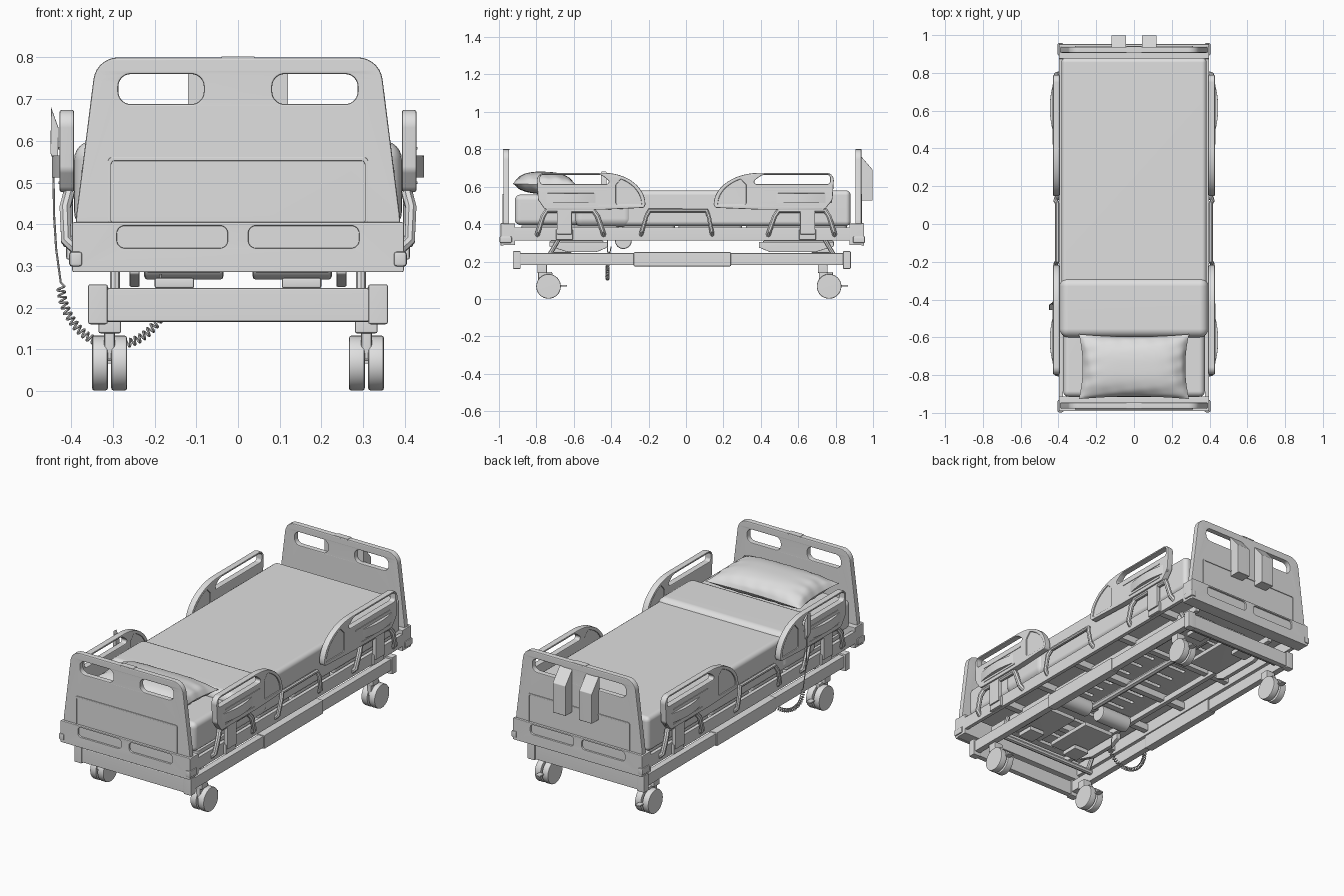
import bpy, bmesh, math
from mathutils import Vector, Matrix

if "Cube" in bpy.data.objects:
    bpy.data.objects.remove(bpy.data.objects["Cube"])

grey = bpy.data.materials.new("light_grey")
grey.diffuse_color = (0.74, 0.74, 0.74, 1)
grey.use_nodes = True
grey.node_tree.nodes["Principled BSDF"].inputs["Base Color"].default_value = grey.diffuse_color

XZ = Matrix(((1, 0, 0), (0, 0, -1), (0, 1, 0))).to_4x4()   # outline seen from the front
YZ = Matrix(((0, 0, 1), (1, 0, 0), (0, 1, 0))).to_4x4()    # outline seen from the side
XY = Matrix.Identity(4)


def finish(ob, angle=35):
    ob.data.materials.clear()
    ob.data.materials.append(grey)
    bpy.ops.object.select_all(action='DESELECT')
    ob.select_set(True)
    bpy.context.view_layer.objects.active = ob
    bpy.ops.object.shade_smooth_by_angle(angle=math.radians(angle))
    mod = ob.modifiers.new("flat_faces", 'WEIGHTED_NORMAL')
    mod.keep_sharp = True
    return ob


def from_bmesh(name, bm):
    me = bpy.data.meshes.new(name)
    bmesh.ops.recalc_face_normals(bm, faces=bm.faces)
    bm.to_mesh(me)
    bm.free()
    ob = bpy.data.objects.new(name, me)
    bpy.context.collection.objects.link(ob)
    return finish(ob)


def from_curve(name, cu, matrix=XY):
    tmp = bpy.data.objects.new(name + "_curve", cu)
    bpy.context.collection.objects.link(tmp)
    deps = bpy.context.evaluated_depsgraph_get()
    me = bpy.data.meshes.new_from_object(tmp.evaluated_get(deps))
    bpy.data.objects.remove(tmp)
    me.transform(matrix)
    bm = bmesh.new()
    bm.from_mesh(me)
    bmesh.ops.remove_doubles(bm, verts=bm.verts, dist=0.0002)
    return from_bmesh(name, bm)


def box(name, x, y, z, bevel=0.005, segs=2):
    bm = bmesh.new()
    bmesh.ops.create_cube(bm, size=1)
    for v in bm.verts:
        for i, r in enumerate((x, y, z)):
            v.co[i] = (r[0] + r[1]) / 2 + v.co[i] * (r[1] - r[0])
    if bevel:
        bmesh.ops.bevel(bm, geom=bm.edges[:], offset=bevel, segments=segs, profile=0.5, affect='EDGES')
    return from_bmesh(name, bm)


def span(s, a, b):
    return tuple(sorted((s * a, s * b)))


def fillet(pts, n=7):
    """Round each (a, b, radius) corner of an outline."""
    out = []
    for i, (a, b, r) in enumerate(pts):
        p = Vector((a, b))
        u = (Vector(pts[i - 1][:2]) - p).normalized()
        w = (Vector(pts[(i + 1) % len(pts)][:2]) - p).normalized()
        if r == 0:
            out.append(p)
            continue
        half = u.angle(w) / 2
        c = p + (u + w).normalized() * r / math.sin(half)
        s, e = p + u * r / math.tan(half) - c, p + w * r / math.tan(half) - c
        turn = s.angle_signed(e)
        for k in range(n + 1):
            t = -turn * k / n
            out.append(c + Vector((s.x * math.cos(t) - s.y * math.sin(t), s.x * math.sin(t) + s.y * math.cos(t))))
    return out


def rect(a0, a1, b0, b1, r):
    return [(a0, b0, r), (a1, b0, r), (a1, b1, r), (a0, b1, r)]


def plate(name, loops, plane, d0, d1, bevel=0.004):
    """Outline with holes, filled and extruded between two depths."""
    cu = bpy.data.curves.new(name, 'CURVE')
    cu.dimensions, cu.fill_mode = '2D', 'BOTH'
    cu.extrude = abs(d1 - d0) / 2 - bevel
    cu.bevel_depth, cu.bevel_resolution, cu.offset = bevel, 1, -bevel
    for loop in loops:
        pts = fillet(loop)
        sp = cu.splines.new('POLY')
        sp.points.add(len(pts) - 1)
        for q, p in zip(sp.points, pts):
            q.co = (p.x, p.y, 0, 1)
        sp.use_cyclic_u = True
    axis = {id(XZ): (0, 1, 0), id(YZ): (1, 0, 0), id(XY): (0, 0, 1)}[id(plane)]
    return from_curve(name, cu, Matrix.Translation(Vector(axis) * (d0 + d1) / 2) @ plane)


def tube(name, pts, r, res=2):
    cu = bpy.data.curves.new(name, 'CURVE')
    cu.dimensions, cu.bevel_depth, cu.bevel_resolution, cu.use_fill_caps = '3D', r, res, True
    sp = cu.splines.new('POLY')
    sp.points.add(len(pts) - 1)
    for q, p in zip(sp.points, pts):
        q.co = (*p, 1)
    return from_curve(name, cu)


def hoop(name, k, y0, t0, t1, y1, r):
    """Bent tube standing on the side frame: feet at y0 and y1, top from t0 to t1."""
    leg = lambda y, t: [(k * 0.39, y, 0.342), (k * 0.412, y + (t - y) * 0.1, 0.362),
                        (k * 0.415, y + (t - y) * 0.6, 0.44), (k * 0.406, t, 0.472)]
    tube(name, leg(y0, t0) + leg(y1, t1)[::-1], r)


def drum(name, x0, x1, y, z, r, bevel=0.006, n=32):
    bm = bmesh.new()
    rot = Matrix.Translation(((x0 + x1) / 2, y, z)) @ Matrix.Rotation(math.pi / 2, 4, 'Y')
    bmesh.ops.create_cone(bm, cap_ends=True, segments=n, radius1=r, radius2=r, depth=x1 - x0, matrix=rot)
    rims = [e for e in bm.edges if any(len(f.verts) > 4 for f in e.link_faces)]
    bmesh.ops.bevel(bm, geom=rims, offset=bevel, segments=2, profile=0.5, affect='EDGES')
    return from_bmesh(name, bm)


# Head and foot boards with their bottom beams and corner bumpers
for end, s, yc in (("head", -1, 0.961), ("foot", 1, 0.922)):
    outline = [(-0.39, 0.36, 0), (0.39, 0.36, 0), (0.388, 0.42, 0.02), (0.34, 0.80, 0.06),
               (-0.34, 0.80, 0.06), (-0.388, 0.42, 0.02)]
    holes = [rect(*span(k, 0.082, 0.287), 0.688, 0.76, 0.03) for k in (-1, 1)]
    plate(end + "_board", [outline] + holes, XZ, *span(s, yc - 0.016, yc + 0.016), 0.005)
    frame = [rect(-0.312, 0.312, 0.40, 0.56, 0.01), rect(-0.304, 0.304, 0.40, 0.552, 0.008)]
    plate(end + "_board_panel_trim", frame, XZ, *span(s, yc + 0.012, yc + 0.020), 0.001)
    slots = [rect(*span(k, 0.025, 0.29), 0.343, 0.396, 0.018) for k in (-1, 1)]
    plate(end + "_beam_face", [rect(-0.398, 0.398, 0.285, 0.405, 0.006)] + slots, XZ,
          *span(s, yc + 0.015, yc + 0.03), 0.003)
    box(end + "_beam", (-0.398, 0.398), span(s, yc - 0.048, yc + 0.020), (0.287, 0.403), 0.005)
    for k in (-1, 1):
        box(end + "_bumper", span(k, 0.373, 0.405), span(s, yc - 0.03, yc + 0.036), (0.298, 0.335), 0.008)
    box(end + "_top_clip", (-0.04, 0.04), span(s, yc - 0.017, yc + 0.017), (0.796, 0.802), 0.001)

# Hanging hooks on the outside of the footboard
for k in (-1, 1):
    prof = [(0.93, 0.77, 0), (0.93, 0.525, 0), (0.998, 0.525, 0.004), (0.998, 0.69, 0.006)]
    plate("foot_hook", [prof], YZ, *span(k, 0.042, 0.12), 0.002)

# Mattress, blanket, turned down fold
box("mattress", (-0.375, 0.375), (-0.915, 0.85), (0.395, 0.558), 0.03, 4)
box("blanket", (-0.385, 0.385), (-0.45, 0.88), (0.39, 0.58), 0.025, 4)
box("blanket_fold", (-0.393, 0.393), (-0.60, -0.285), (0.385, 0.60), 0.045, 6)

# Pillow with pinched corners and soft creases near the seam
bm = bmesh.new()
N = 40
for side in (1, -1):
    grid = {}
    for i in range(N + 1):
        for j in range(N + 1):
            u, v = 2 * i / N - 1, 2 * j / N - 1
            x = u * 0.292 * (1 - 0.07 * (1 - v * v) * u * u)
            y = -0.755 + v * 0.172 * (1 - 0.08 * (1 - u * u) * v * v)
            h = ((1 - u ** 4) * (1 - abs(v) ** 2.6)) ** 0.65
            edge = max(abs(u), abs(v)) ** 6 * h
            crease = 0.008 * edge * (math.sin(21 * u + 4 * v) + math.sin(15 * v - 5 * u))
            grid[i, j] = bm.verts.new((x, y, 0.61 - 0.006 * v + side * h * (0.07 if side > 0 else 0.05) + crease))
    for i in range(N):
        for j in range(N):
            bm.faces.new((grid[i, j], grid[i + 1, j], grid[i + 1, j + 1], grid[i, j + 1]))
bmesh.ops.remove_doubles(bm, verts=bm.verts, dist=0.0003)
from_bmesh("pillow", bm)

# Both long sides
for k in (-1, 1):
    box("side_frame", span(k, 0.375, 0.398), (-0.93, 0.88), (0.312, 0.382), 0.005)
    hoop("mattress_retainer", k, -0.24, -0.195, 0.11, 0.14, 0.012)
    for end, s, inner, outer in (("head", -1, 0.217, 0.80), ("foot", 1, 0.148, 0.793)):
        def at(t):
            return s * (inner + (outer - inner) * t)
        # safety rail: arched inner end with a thinner web, rounded outer end, hand hole
        arch = [(at(0.38 - 0.38 * math.sin(a)), 0.505 + 0.169 * math.cos(a), 0)
                for a in (math.pi / 2 * i / 12 for i in range(13))]
        outline = arch + [(at(0.015), 0.487, 0.01), (at(0.40), 0.477, 0.02), (at(0.92), 0.477, 0.03),
                          (at(0.985), 0.53, 0.03), (at(1), 0.674, 0.04)]
        hole = [(at(0.965), 0.663, 0.015), (at(0.40), 0.663, 0.05), (at(0.30), 0.614, 0.012), (at(0.965), 0.614, 0.015)]
        web = [(at(0.38 - 0.345 * math.sin(a)), 0.505 + 0.152 * math.cos(a), 0)
               for a in (0.47 + 1.1 * i / 10 for i in range(11))] + [(at(0.27), 0.505, 0.01), (at(0.27), 0.61, 0.01)]
        plate(end + "_rail", [outline, hole, web], YZ, *span(k, 0.393, 0.428), 0.005)
        plate(end + "_rail_web", [web], YZ, *span(k, 0.399, 0.422), 0.0005)
        for z, a in ((0.582, 0.42), (0.50, 0.47)):
            box(end + "_rail_rib", span(k, 0.425, 0.431), span(s, a, 0.72), (z - 0.003, z + 0.003), 0.001)
        # bowed grip strip on the outside of the rail
        bow = [(k * (0.42 + 0.026 * math.sin(math.pi * i / 16)), s * (0.45 + 0.33 * i / 16), 0) for i in range(17)]
        plate(end + "_rail_grip", [bow], XY, 0.512, 0.565, 0.002)
        # swing arm hoop, post and latch
        hoop(end + "_rail_arm", k, s * 0.44, s * 0.495, s * 0.745, s * 0.795, 0.014)
        box(end + "_rail_post", span(k, 0.396, 0.42), span(s, 0.61, 0.69), (0.345, 0.50), 0.005)
        box(end + "_rail_latch", span(k, 0.39, 0.412), span(s, 0.605, 0.695), (0.315, 0.372), 0.005)

    # base rails with a thicker sleeve in the middle
    box("base_rail", span(k, 0.315, 0.352), (-0.89, 0.85), (0.18, 0.245), 0.005)
    box("base_sleeve", span(k, 0.309, 0.358), (-0.28, 0.24), (0.174, 0.25), 0.005)
    # twin wheel castors
    for y in (-0.735, 0.765):
        for x in (0.266, 0.312):
            drum("castor_wheel", *span(k, x, x + 0.038), y, 0.067, 0.066, 0.006)
        box("castor_fork", span(k, 0.295, 0.321), (y - 0.055, y + 0.02), (0.075, 0.145), 0.006)
        box("castor_stem", span(k, 0.28, 0.335), (y - 0.06, y - 0.008), (0.138, 0.185), 0.006)
        box("castor_brake", span(k, 0.292, 0.322), (y + 0.06, y + 0.10), (0.066, 0.074), 0.002)

# Base cross beams and end caps
for yb in (-0.905, 0.86):
    box("base_cross_beam", (-0.33, 0.33), (yb - 0.016, yb + 0.016), (0.166, 0.247), 0.005)
    for k in (-1, 1):
        box("base_end_cap", span(k, 0.312, 0.36), (yb - 0.021, yb + 0.021), (0.16, 0.256), 0.006)

# Platform panels with short vents
for y0, y1 in ((-0.88, -0.36), (-0.34, -0.06), (-0.04, 0.30), (0.32, 0.86)):
    rows = int((y1 - y0) / 0.09)
    step = (y1 - y0 - 0.04) / rows
    slots = [rect(x, x + 0.13, y0 + 0.04 + i * step, y0 + 0.06 + i * step, 0.008)
             for i in range(rows) for x in (-0.17, 0.04)]
    plate("platform_panel", [rect(-0.365, 0.365, y0, y1, 0.02)] + slots, XY, 0.368, 0.392, 0.003)
for y in (-0.62, -0.35, -0.05, 0.31, 0.65):
    box("platform_crossbar", (-0.38, 0.38), (y - 0.018, y + 0.018), (0.33, 0.37), 0.004)

# Lifting gear beneath the platform
for k in (-1, 1):
    box("inner_frame", span(k, 0.235, 0.262), (-0.86, 0.82), (0.315, 0.35), 0.004)
    for s, y0, y1 in ((-1, 0.73, 0.42), (1, 0.79, 0.39)):
        arm = [(s * y0, 0.305, 0), (s * y0, 0.28, 0.008), (s * (y0 - 0.10), 0.25, 0.02),
               (s * (y1 + 0.06), 0.25, 0.02), (s * y1, 0.275, 0.008), (s * y1, 0.305, 0)]
        plate("lift_arm", [arm], YZ, *span(k, 0.236, 0.26), 0.003)
        tube("lift_link", [(k * 0.295, s * y0, 0.235), (k * 0.295, s * (y0 - 0.05), 0.32)], 0.012)
        box("lift_bracket", span(k, 0.105, 0.20), span(s, y0 - 0.12, y0 - 0.02), (0.246, 0.272), 0.006)
        box("lift_cover", span(k, 0.035, 0.225), span(s, y1 + 0.02, y0), (0.284, 0.312), 0.010)
    drum("motor_drum", *span(k, 0.035, 0.225), -0.335, 0.312, 0.045, 0.008)
for y in (-0.73, 0.78):
    tube("lift_cross_tube", [(-0.32, y, 0.228), (0.32, y, 0.228)], 0.015)
tube("actuator_rod", [(0, -0.33, 0.333), (0, 0.6, 0.333)], 0.018)

# Hand control with its coiled cord
plate("hand_control", [[(-0.448, 0.68, 0), (-0.45, 0.57, 0), (-0.432, 0.53, 0), (-0.43, 0.63, 0)]], XZ, -0.455, -0.425, 0.002)
cord = [(-0.443, -0.43, 0.55), (-0.441, -0.425, 0.42), (-0.436, -0.42, 0.34), (-0.425, -0.42, 0.26)]
turns, steps = 26, 300
for i in range(steps + 1):
    t = math.pi * 0.02 + math.pi * 0.79 * i / steps
    c = Vector((-0.295 - 0.13 * math.cos(t), -0.42, 0.26 - 0.15 * math.sin(t)))
    n = Vector((math.cos(t), 0, math.sin(t)))
    a = 2 * math.pi * turns * i / steps
    cord.append(tuple(c + n * 0.009 * math.cos(a) + Vector((0, 0.009 * math.sin(a), 0))))
cord.append((-0.185, -0.40, 0.28))
tube("coiled_cord", cord, 0.0028, 1)
